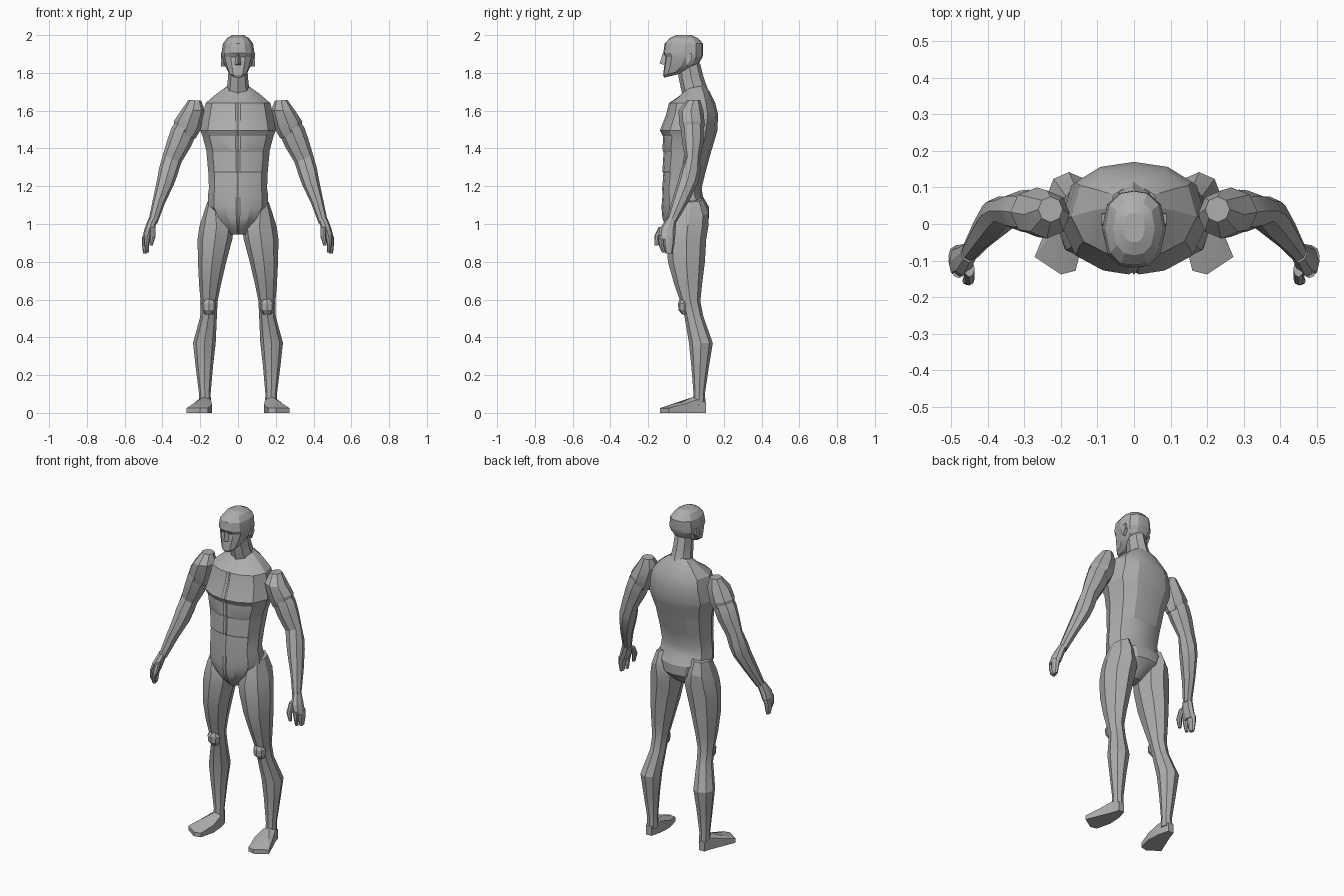
import bpy, bmesh, math

skin = bpy.data.materials.new("grey clay")
skin.diffuse_color = (0.42, 0.42, 0.42, 1)

# Cross-sections as (u, v) in a unit box: u across x, v from front to back
OCT = [(0.5 + 0.5 * math.sin(i * math.pi / 4), 0.5 - 0.5 * math.cos(i * math.pi / 4)) for i in range(8)]
HALF = [(0, .025), (.07, 0), (.42, .035), (.8, .17), (1, .45), (.86, .8), (.5, .95), (0, 1)]
HEAD = [(0, 0), (.45, .03), (.82, .17), (1, .5), (.85, .82), (.45, .97), (0, 1)]


def full(half):
    """Mirror a half section into a closed loop."""
    pts = half + [(-u, v) for u, v in half[-2:0:-1]]
    return [(0.5 + 0.5 * u, v) for u, v in pts]


def finish(name, bm, mirror):
    bmesh.ops.recalc_face_normals(bm, faces=bm.faces)
    me = bpy.data.meshes.new(name)
    bm.to_mesh(me)
    bm.free()
    me.materials.append(skin)
    ob = bpy.data.objects.new(name, me)
    bpy.context.collection.objects.link(ob)
    if mirror:
        ob.modifiers.new("mirror", 'MIRROR')
    bpy.ops.object.select_all(action='DESELECT')
    ob.select_set(True)
    bpy.context.view_layer.objects.active = ob
    bpy.ops.object.shade_smooth_by_angle(angle=math.radians(22))
    return ob


def loft(name, rings, section=OCT, mirror=True):
    """Skin rings of (z, x0, x1, y0, y1, x tilt, y tilt)."""
    bm = bmesh.new()
    loops = []
    for z, x0, x1, y0, y1, *tilt in rings:
        tx, ty = (tilt + [0, 0])[:2]
        loops.append([bm.verts.new((x0 + (x1 - x0) * u, y0 + (y1 - y0) * v,
                                    z + tx * (x1 - x0) * (u - .5) + ty * (y1 - y0) * (v - .5)))
                      for u, v in section])
    n = len(section)
    for a, b in zip(loops, loops[1:]):
        for i in range(n):
            bm.faces.new((a[i], a[(i + 1) % n], b[(i + 1) % n], b[i]))
    bm.faces.new(loops[0])
    bm.faces.new(loops[-1])
    return finish(name, bm, mirror)


def centred(rings):
    """Turn (z, half width, y0, y1, y tilt) into full rings."""
    return [(r[0], -r[1], r[1], r[2], r[3], 0, r[4] if len(r) > 4 else 0) for r in rings]


def hull(name, points, mirror=True):
    bm = bmesh.new()
    for p in points:
        bm.verts.new(p)
    bmesh.ops.convex_hull(bm, input=bm.verts)
    bmesh.ops.dissolve_limit(bm, angle_limit=.02, verts=bm.verts, edges=bm.edges)
    return finish(name, bm, mirror)


# Torso: shoulders, chest shelf, abdominal rows, pelvis and buttocks
loft("torso", centred([
    (1.725, .065, .0, .10, .2), (1.69, .115, -.035, .125, .15), (1.64, .172, -.09, .155),
    (1.58, .185, -.105, .17), (1.495, .20, -.138, .166), (1.465, .188, -.122, .158),
    (1.39, .168, -.124, .135), (1.38, .167, -.119, .132), (1.28, .158, -.125, .105),
    (1.27, .157, -.12, .102), (1.19, .154, -.126, .083), (1.145, .16, -.125, .09),
    (1.09, .16, -.13, .122), (1.03, .125, -.125, .122), (.985, .075, -.105, .085),
    (.945, .04, -.065, .03)]), full(HALF), False)

# Neck and head
loft("neck", centred([(1.85, .05, -.045, .075), (1.78, .052, -.04, .092),
                      (1.73, .058, -.03, .11), (1.67, .075, -.015, .13)]), OCT, False)
loft("head", centred([
    (1.785, .028, -.115, -.03, .25), (1.805, .052, -.121, .02, .25), (1.84, .07, -.116, .068, .1),
    (1.885, .086, -.108, .088), (1.905, .087, -.12, .091), (1.955, .08, -.113, .09),
    (1.985, .057, -.085, .062), (2.0, .03, -.05, .03)]), full(HEAD), False)
hull("nose", [(0, -.14, 1.85), (.018, -.11, 1.84), (-.018, -.11, 1.84), (0, -.122, 1.905),
              (.008, -.105, 1.905), (-.008, -.105, 1.905)], False)
hull("ear", [(x, y, z) for x in (.07, .089) for y, z in
             ((-.005, 1.86), (0, 1.90), (.028, 1.905), (.03, 1.87), (.008, 1.835))])

# Arms: shoulder cap, upper arm, elbow, forearm and wrist
loft("shoulder", [(1.655, .195, .262, .005, .075, .05), (1.60, .175, .302, -.04, .092),
                  (1.525, .195, .338, -.035, .10, .3), (1.475, .225, .34, -.02, .085, .4)])
loft("arm", [(1.56, .205, .305, -.025, .085, .3), (1.49, .222, .352, -.025, .094, .3),
             (1.43, .25, .372, -.02, .092, .35), (1.345, .30, .398, -.004, .075, .4),
             (1.275, .322, .418, -.03, .076, .4), (1.22, .342, .428, -.045, .065, .4),
             (1.12, .388, .45, -.075, .015, .4), (1.01, .427, .474, -.105, -.05, .3)])

# Hand: palm, finger block, index finger and thumb
loft("palm", [(1.025, .427, .474, -.105, -.05, .2), (.975, .44, .495, -.14, -.055),
              (.92, .462, .508, -.145, -.058)])
loft("fingers", [(.935, .465, .508, -.12, -.058), (.89, .477, .508, -.118, -.062),
                 (.845, .482, .503, -.108, -.072)])
loft("index_finger", [(.94, .462, .497, -.148, -.115), (.89, .472, .497, -.145, -.117),
                      (.85, .47, .488, -.128, -.108)])
loft("thumb", [(.985, .436, .465, -.145, -.10), (.935, .436, .466, -.168, -.132),
               (.885, .452, .47, -.166, -.145)])

# Legs: hip, thigh, knee, calf and ankle
loft("leg", [(1.13, .075, .163, -.05, .09, -.3), (1.06, .05, .188, -.085, .12, -.3),
             (.985, .022, .205, -.10, .118), (.92, .03, .214, -.102, .107),
             (.80, .062, .212, -.096, .10), (.68, .09, .206, -.062, .085),
             (.59, .108, .198, -.03, .076), (.51, .112, .20, -.008, .092),
             (.37, .118, .238, .016, .142), (.25, .132, .225, .028, .122),
             (.10, .145, .206, .04, .10), (.04, .142, .208, .03, .105)])
loft("kneecap", [(.61, .13, .175, -.03, .02), (.58, .115, .193, -.042, .02),
                 (.545, .118, .19, -.04, .02), (.52, .135, .175, -.02, .02)])

# Feet: flat soles with the instep rising to the ankle
OUTLINE = [(.160, .105, .055), (.143, .04, .07), (.138, -.04, .045), (.16, -.128, .025),
           (.20, -.138, .025), (.272, -.09, .025), (.235, 0, .05), (.21, .06, .07), (.197, .105, .055)]
bm = bmesh.new()
sole = [bm.verts.new((x, y, 0)) for x, y, z in OUTLINE]
rim = [bm.verts.new((x, y, z)) for x, y, z in OUTLINE]
instep = bm.verts.new((.182, .04, .085))
bm.faces.new(sole)
for i in range(len(sole)):
    j = (i + 1) % len(sole)
    bm.faces.new((sole[i], sole[j], rim[j], rim[i]))
    bm.faces.new((rim[i], rim[j], instep))
finish("foot", bm, True)
